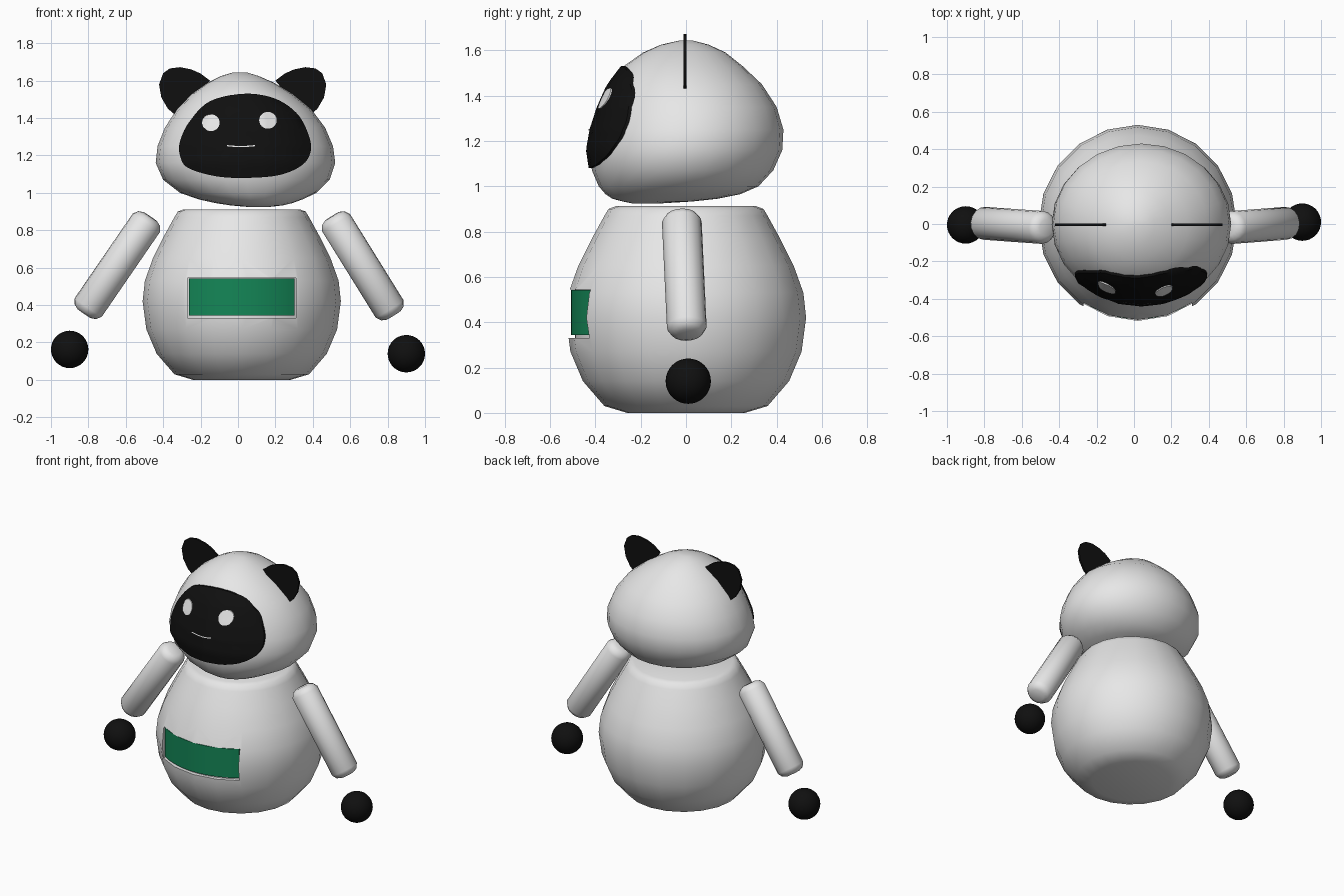
import bpy, bmesh, math
from mathutils import Vector
from mathutils.bvhtree import BVHTree

if "Cube" in bpy.data.objects:
    bpy.data.objects.remove(bpy.data.objects["Cube"])


def material(name, rgb):
    m = bpy.data.materials.new(name)
    m.diffuse_color = (*rgb, 1)
    m.use_nodes = True
    m.node_tree.nodes["Principled BSDF"].inputs["Base Color"].default_value = m.diffuse_color
    return m


WHITE = material("white", (0.8, 0.8, 0.8))
BLACK = material("black", (0.005, 0.005, 0.005))
GREEN = material("green", (0.007, 0.24, 0.095))


def finish(name, bm, mat, angle=40):
    bmesh.ops.recalc_face_normals(bm, faces=bm.faces)
    me = bpy.data.meshes.new(name)
    bm.to_mesh(me)
    bm.free()
    ob = bpy.data.objects.new(name, me)
    bpy.context.collection.objects.link(ob)
    me.materials.append(mat)
    smooth(ob, angle)
    return ob


def smooth(ob, angle=40):
    bpy.ops.object.select_all(action='DESELECT')
    ob.select_set(True)
    bpy.context.view_layer.objects.active = ob
    bpy.ops.object.shade_smooth_by_angle(angle=math.radians(angle))


def loft(rows, segs):
    """Stack of ellipses (z, x_left, x_right, y_front, y_back) with capped ends."""
    bm = bmesh.new()
    rings = []
    for z, xl, xr, yf, yb in rows:
        ring = []
        for i in range(segs):
            a = math.tau * i / segs
            ring.append(bm.verts.new(((xl + xr) / 2 + (xr - xl) / 2 * math.cos(a),
                                      (yf + yb) / 2 + (yb - yf) / 2 * math.sin(a), z)))
        rings.append(ring)
    for a, b in zip(rings, rings[1:]):
        for i in range(segs):
            j = (i + 1) % segs
            bm.faces.new((a[i], a[j], b[j], b[i]))
    bm.faces.new(rings[0][::-1])
    bm.faces.new(rings[-1])
    return bm


def curved_block(half_width, inner, outer, z0, z1, cx=0.02, steps=20):
    """Block whose back (and optionally front) follows a circle around the body."""
    bm = bmesh.new()
    xs = [-half_width + 2 * half_width * i / steps for i in range(steps + 1)]
    back = [(cx + x, -math.sqrt(inner ** 2 - x * x)) for x in xs]
    front = [(cx + x, outer(x)) for x in xs]
    loops = [[bm.verts.new((x, y, z)) for x, y in pts]
             for pts, z in ((back, z0), (front, z0), (front, z1), (back, z1))]
    for a, b in zip(loops, loops[1:] + loops[:1]):
        for i in range(steps):
            bm.faces.new((a[i], a[i + 1], b[i + 1], b[i]))
    for i in (0, steps):
        bm.faces.new([l[i] for l in loops])
    return bm


# Body: turned pear shape with a flat top and base
profile = [(0, 0.26), (0.03, 0.36), (0.14, 0.455), (0.27, 0.51), (0.42, 0.53), (0.53, 0.518),
           (0.65, 0.475), (0.77, 0.415), (0.87, 0.36), (0.9, 0.342), (0.912, 0.31)]
body = finish("body", loft([(z, 0.02 - r, 0.02 + r, -r, r) for z, r in profile], 20), WHITE)

# Recess in the belly
cutter = finish("recess_cutter", curved_block(0.29, 0.49, lambda x: -0.7, 0.33, 0.545), WHITE)
cutter.hide_render = True
mod = body.modifiers.new("recess", 'BOOLEAN')
mod.operation = 'DIFFERENCE'
mod.solver = 'EXACT'
mod.object = cutter
bpy.context.view_layer.objects.active = body
bpy.ops.object.modifier_apply(modifier=mod.name)
bpy.data.objects.remove(cutter)
smooth(body)

# Curved screen inside the recess
finish("belly_screen", curved_block(0.283, 0.488, lambda x: -math.sqrt(0.508 ** 2 - x * x),
                                    0.343, 0.543), GREEN)

# Head: wide, low-set dome
head_rows = [(0.925, 0.05, 0.17, -0.24, -0.10), (0.933, -0.04, 0.24, -0.28, 0.03),
             (0.945, -0.12, 0.29, -0.325, 0.14), (0.965, -0.21, 0.345, -0.355, 0.24),
             (1.0, -0.31, 0.42, -0.385, 0.32), (1.07, -0.40, 0.49, -0.415, 0.385),
             (1.16, -0.44, 0.52, -0.428, 0.425), (1.25, -0.43, 0.508, -0.412, 0.43),
             (1.35, -0.39, 0.465, -0.38, 0.40), (1.45, -0.325, 0.39, -0.335, 0.335),
             (1.53, -0.245, 0.29, -0.275, 0.25), (1.59, -0.16, 0.19, -0.19, 0.175),
             (1.625, -0.09, 0.11, -0.11, 0.10), (1.643, -0.03, 0.05, -0.03, 0.03)]
head_bm = loft(head_rows, 24)
bmesh.ops.recalc_face_normals(head_bm, faces=head_bm.faces)
surface = BVHTree.FromBMesh(head_bm)
finish("head", head_bm, WHITE, 60)


def spline(pts, n=5):
    """Closed smooth curve through the points."""
    out = []
    for i in range(len(pts)):
        p0, p1, p2, p3 = (Vector(pts[(i + k) % len(pts)]) for k in (-1, 0, 1, 2))
        for s in range(n):
            t = s / n
            out.append(0.5 * (2 * p1 + (p2 - p0) * t + (2 * p0 - 5 * p1 + 4 * p2 - p3) * t * t
                              + (3 * p1 - p0 - 3 * p2 + p3) * t ** 3))
    return out


def on_head(x, z, offset):
    hit = surface.ray_cast(Vector((x, -2, z)), Vector((0, 1, 0)))[0]
    return Vector((x, hit.y - offset, z))


def face_plate(name, outline, centre, offset, mat, rings=8):
    """Thin plate following the front of the head inside an x-z outline."""
    bm = bmesh.new()
    c = Vector(centre)
    mid = bm.verts.new(on_head(c.x, c.y, offset))
    loops = []
    for k in range(1, rings + 1):
        pts = [c.lerp(p, k / rings) for p in outline]
        loops.append([bm.verts.new(on_head(p.x, p.y, offset)) for p in pts])
    # Skirt closes the edge down to the head
    loops.append([bm.verts.new(on_head(p.x, p.y, -0.004)) for p in outline])
    n = len(outline)
    for i in range(n):
        j = (i + 1) % n
        bm.faces.new((mid, loops[0][i], loops[0][j]))
        for a, b in zip(loops, loops[1:]):
            bm.faces.new((a[i], b[i], b[j], a[j]))
    return finish(name, bm, mat)


# Dark face mask
mask = [(0.035, 1.53), (-0.15, 1.49), (-0.26, 1.38), (-0.31, 1.275), (-0.31, 1.2),
        (-0.27, 1.135), (-0.125, 1.09), (0.035, 1.08), (0.22, 1.095), (0.345, 1.15),
        (0.39, 1.23), (0.37, 1.33), (0.31, 1.43), (0.195, 1.505)]
face_plate("face_mask", spline(mask), (0.035, 1.28), 0.014, BLACK)

# Eyes
for side, ex, ez in (("left", -0.145, 1.375), ("right", 0.16, 1.388)):
    ring = [Vector((ex + 0.047 * math.cos(math.tau * i / 24),
                    ez + 0.045 * math.sin(math.tau * i / 24))) for i in range(24)]
    face_plate(side + "_eye", ring, (ex, ez), 0.02, WHITE, 3)

# Thin mouth line, slightly curved
line = [(-0.06 + 0.15 * i / 10, 1.248 + 0.8 * (0.15 * i / 10 - 0.075) ** 2) for i in range(11)]
bm = bmesh.new()
low, high = ([bm.verts.new(on_head(x, z + d, 0.019)) for x, z in line] for d in (-0.003, 0.003))
for i in range(10):
    bm.faces.new((low[i], low[i + 1], high[i + 1], high[i]))
finish("mouth", bm, WHITE)

# Flat ears, mirrored about the head centre
ear = [(-0.34, 1.42), (-0.375, 1.45), (-0.41, 1.51), (-0.422, 1.58), (-0.40, 1.64), (-0.365, 1.665),
       (-0.31, 1.672), (-0.25, 1.66), (-0.20, 1.638), (-0.15, 1.60), (-0.24, 1.49)]
for side, m in (("left", 1), ("right", -1)):
    bm = bmesh.new()
    f = bm.faces.new([bm.verts.new((0.025 + m * (x - 0.025), -0.012, z)) for x, z in ear])
    ext = bmesh.ops.extrude_face_region(bm, geom=[f])
    bmesh.ops.translate(bm, vec=(0, 0.014, 0),
                        verts=[v for v in ext["geom"] if isinstance(v, bmesh.types.BMVert)])
    finish(side + "_ear", bm, BLACK)


def arm(name, top, bottom, r=0.088):
    """Round-edged cylinder between two end points."""
    a, b = Vector(top), Vector(bottom)
    half = (b - a).length / 2
    rows = [(-half, r * 0.5), (-half + 0.012, r * 0.8), (-half + 0.04, r)]
    rows += [(-z, q) for z, q in reversed(rows)]
    bm = loft([(z, -q, q, -q, q) for z, q in rows], 16)
    ob = finish(name, bm, WHITE, 60)
    ob.rotation_euler = (b - a).to_track_quat('Z', 'Y').to_euler()
    ob.location = (a + b) / 2


# Arms and floating round hands
arm("left_arm", (-0.468, -0.02, 0.872), (-0.823, 0.005, 0.355))
arm("right_arm", (0.503, -0.02, 0.875), (0.832, 0.005, 0.345))
for side, loc in (("left", (-0.9, -0.005, 0.163)), ("right", (0.9, 0.01, 0.14))):
    bm = bmesh.new()
    bmesh.ops.create_uvsphere(bm, u_segments=32, v_segments=16, radius=0.1)
    finish(side + "_hand", bm, BLACK).location = loc
